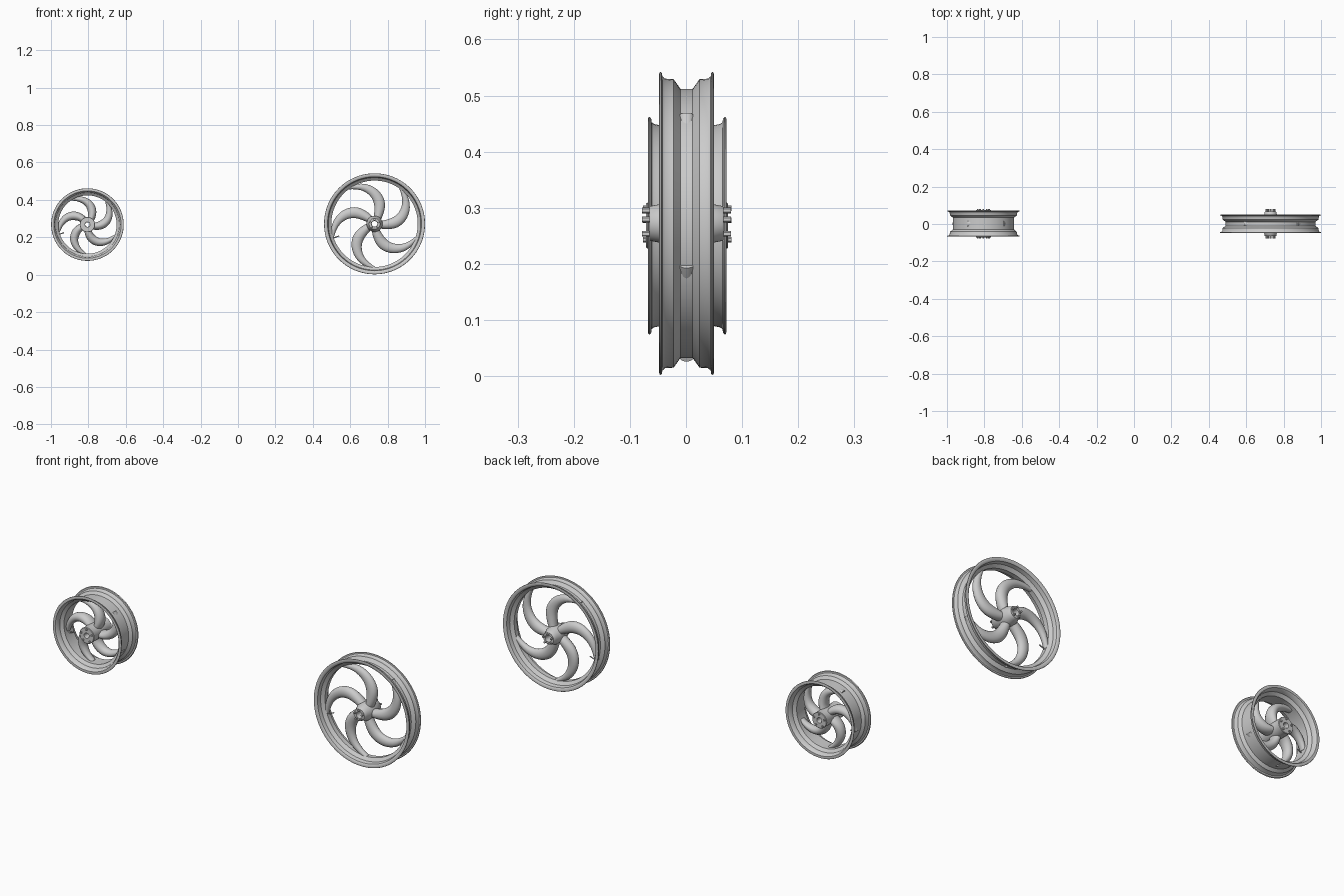
import bpy, bmesh, math
from mathutils import Vector

cube = bpy.data.objects.get("Cube")
if cube:
    bpy.data.objects.remove(cube, do_unlink=True)

metal = bpy.data.materials.new("light grey metal")
metal.use_nodes = True
grey = (0.6, 0.6, 0.6, 1)
metal.diffuse_color = grey
metal.node_tree.nodes["Principled BSDF"].inputs["Base Color"].default_value = grey


def finish(name, bm, centre, angle=35):
    bmesh.ops.recalc_face_normals(bm, faces=bm.faces)
    mesh = bpy.data.meshes.new(name)
    bm.to_mesh(mesh)
    bm.free()
    mesh.materials.append(metal)
    ob = bpy.data.objects.new(name, mesh)
    ob.location = centre
    bpy.context.collection.objects.link(ob)
    bpy.ops.object.select_all(action='DESELECT')
    ob.select_set(True)
    bpy.context.view_layer.objects.active = ob
    bpy.ops.object.shade_smooth_by_angle(angle=math.radians(angle))
    return ob


def polar(r, a, y=0):
    return Vector((r * math.cos(a), y, r * math.sin(a)))


def bridge(bm, a, b):
    n = len(a)
    for i in range(n):
        bm.faces.new((a[i], a[(i + 1) % n], b[(i + 1) % n], b[i]))


def lathe(name, half, centre, segments):
    """Revolve a mirrored (y, radius) half profile, closed, about the axle."""
    # half runs along the outside from the middle, round the edge and back inside
    profile = half + [(-y, r) for y, r in reversed(half)]
    bm = bmesh.new()
    rings = [[bm.verts.new(polar(r, math.tau * k / segments, y)) for y, r in profile]
             for k in range(segments)]
    for k in range(segments):
        bridge(bm, rings[k], rings[(k + 1) % segments])
    return finish(name, bm, centre)


def smooth_keys(keys, t):
    """Catmull-Rom interpolation through key tuples."""
    x = t * (len(keys) - 1)
    i = min(int(x), len(keys) - 2)
    f = x - i
    p = [keys[max(0, min(len(keys) - 1, i + j))] for j in (-1, 0, 1, 2)]
    return [b + 0.5 * f * (c - a + f * (2*a - 5*b + 4*c - d + f * (3*(b - c) + d - a)))
            for a, b, c, d in zip(*p)]


def spokes(prefix, keys, tip, centre, steps=20, sides=16):
    """Five swept spokes; keys hold radius, lag angle, half width, half depth."""
    for n in range(5):
        bm = bmesh.new()
        turn = tip + 72 * n
        rows = [smooth_keys(keys, i / steps) for i in range(steps + 1)]
        path = [polar(r, math.radians(turn + lag)) for r, lag, _, _ in rows]
        rings = []
        for i, row in enumerate(rows):
            along = (path[min(i + 1, steps)] - path[max(i - 1, 0)]).normalized()
            side = Vector((-along.z, 0, along.x))
            ring = []
            for k in range(sides):
                a = math.tau * k / sides
                p = path[i] + side * row[2] * math.cos(a)
                p.y = row[3] * math.sin(a)
                ring.append(bm.verts.new(p))
            rings.append(ring)
        for a, b in zip(rings, rings[1:]):
            bridge(bm, a, b)
        bm.faces.new(rings[0])
        bm.faces.new(rings[-1])
        finish(f"{prefix}_spoke_{n + 1}", bm, centre, 50)


def rod(name, start, end, radius, sides, centre):
    bm = bmesh.new()
    axis = end - start
    bmesh.ops.create_cone(bm, cap_ends=True, segments=sides, radius1=radius,
                          radius2=radius, depth=axis.length)
    turn = axis.to_track_quat('Z', 'Y')
    for v in bm.verts:
        v.co = turn @ v.co + (start + end) / 2
    finish(name, bm, centre)


def bolts(prefix, ring, inner, outer, centre, count=5):
    for side, label in ((-1, "front"), (1, "back")):
        for n in range(count):
            a = math.tau * (n + 0.25) / count
            rod(f"{prefix}_{label}_bolt_{n + 1}", polar(ring, a, side * inner),
                polar(ring, a, side * outer), 0.005, 6, centre)


# Large narrow wheel
large = Vector((0.73, 0.001, 0.272))
lathe("large_rim", [
    (0.011, 0.240), (0.023, 0.257), (0.038, 0.258), (0.043, 0.262), (0.044, 0.268),
    (0.046, 0.270), (0.048, 0.269), (0.049, 0.266), (0.048, 0.256), (0.044, 0.251),
    (0.025, 0.247), (0.012, 0.231)], large, 96)
lathe("large_hub", [
    (0.030, 0.043), (0.049, 0.034), (0.064, 0.031), (0.066, 0.029),
    (0.066, 0.017), (0.060, 0.015)], large, 40)
spokes("large", [
    (0.025, -64, 0.019, 0.026), (0.065, -57, 0.025, 0.025), (0.110, -50, 0.029, 0.023),
    (0.155, -38, 0.027, 0.020), (0.200, -21, 0.020, 0.017), (0.238, 0, 0.009, 0.013)],
    126, large)
bolts("large", 0.023, 0.064, 0.079, large)
valve = math.radians(-161)
rod("large_valve", polar(0.235, valve), polar(0.200, valve), 0.003, 10, large)

# Small wide wheel
small = Vector((-0.805, 0.002, 0.268))
lathe("small_rim", [
    (0.032, 0.164), (0.043, 0.178), (0.058, 0.181), (0.063, 0.184), (0.064, 0.191),
    (0.067, 0.194), (0.069, 0.193), (0.070, 0.190), (0.069, 0.180), (0.064, 0.175),
    (0.045, 0.171), (0.033, 0.156)], small, 96)
lathe("small_hub", [
    (0.040, 0.040), (0.066, 0.040), (0.071, 0.041), (0.073, 0.039),
    (0.073, 0.014), (0.066, 0.012)], small, 40)
spokes("small", [
    (0.025, -66, 0.018, 0.034), (0.055, -58, 0.021, 0.032), (0.083, -48, 0.023, 0.028),
    (0.112, -35, 0.021, 0.024), (0.138, -18, 0.016, 0.020), (0.161, 0, 0.009, 0.016)],
    122, small)
bolts("small", 0.031, 0.070, 0.079, small)
rod("small_valve", polar(0.160, valve), polar(0.132, valve), 0.003, 10, small)
